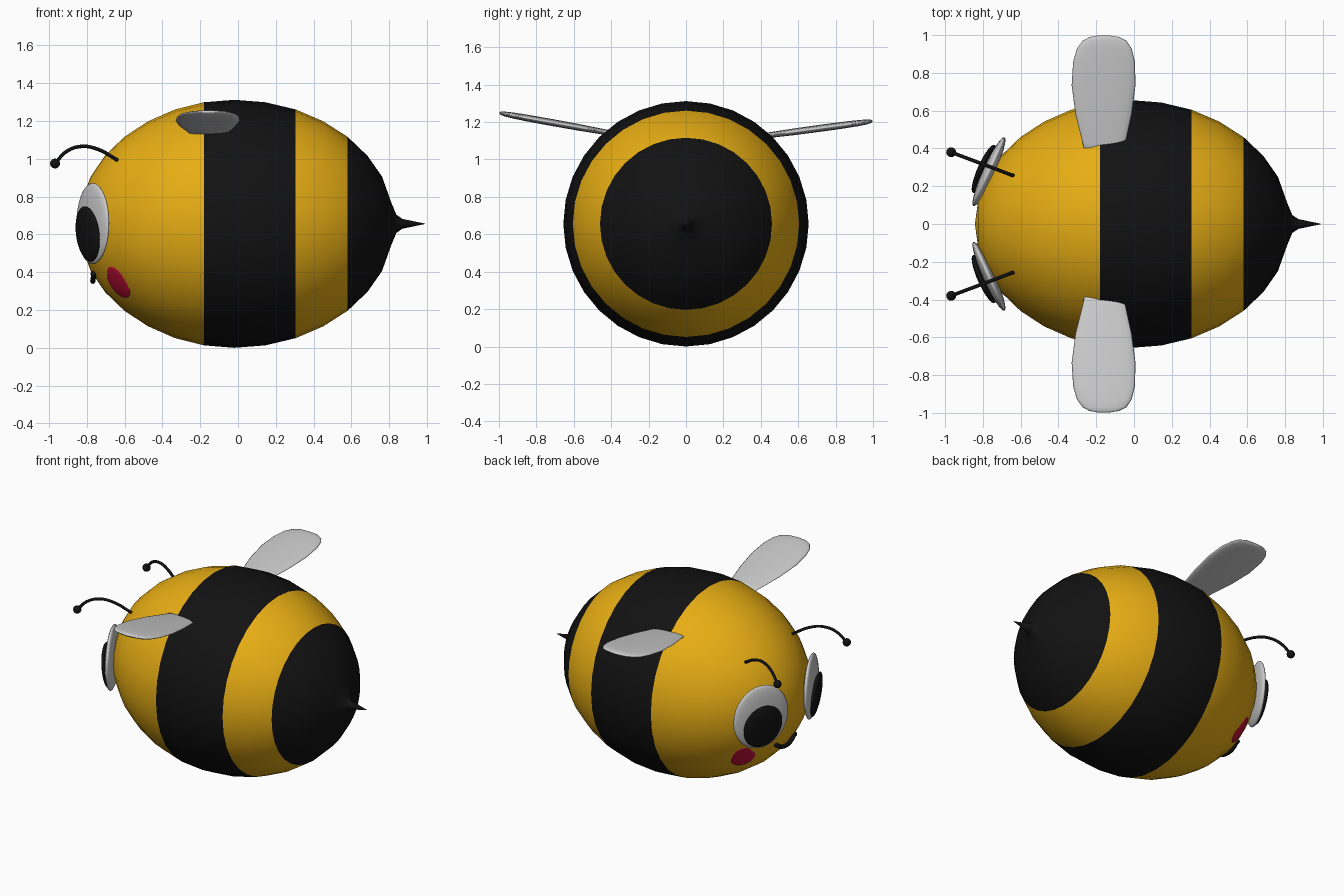
import bpy, bmesh
from math import sin, cos, pi
from mathutils import Vector, Matrix

if "Cube" in bpy.data.objects:
    bpy.data.objects.remove(bpy.data.objects["Cube"])


def material(name, rgb):
    m = bpy.data.materials.new(name)
    m.diffuse_color = (*rgb, 1)
    m.use_nodes = True
    m.node_tree.nodes["Principled BSDF"].inputs["Base Color"].default_value = m.diffuse_color
    return m


YELLOW = material("yellow", (0.8, 0.42, 0.007))
BLACK = material("black", (0.006, 0.006, 0.006))
RED = material("red", (0.55, 0.005, 0.04))


def finish(bm, name, mats=()):
    bmesh.ops.recalc_face_normals(bm, faces=bm.faces)
    me = bpy.data.meshes.new(name)
    bm.to_mesh(me)
    bm.free()
    for m in mats:
        me.materials.append(m)
    me.shade_smooth()
    ob = bpy.data.objects.new(name, me)
    bpy.context.collection.objects.link(ob)
    return ob


def loft(rings, n):
    """Skin elliptical rings, each given as centre, half axis u, half axis v."""
    bm = bmesh.new()
    loops = []
    for c, u, v in rings:
        loops.append([bm.verts.new(Vector(c) + Vector(u) * cos(2 * pi * i / n)
                                   + Vector(v) * sin(2 * pi * i / n)) for i in range(n)])
    for a, b in zip(loops, loops[1:]):
        for i in range(n):
            j = (i + 1) % n
            bm.faces.new((a[i], a[j], b[j], b[i]))
    bm.faces.new(loops[0])
    bm.faces.new(loops[-1])
    return bm


def lens(name, centre, normal, size, mat=None):
    """Flattened sphere facing along normal; size = half width, height, depth."""
    n = Vector(normal).normalized()
    u = Vector((0, 0, 1)).cross(n).normalized()
    v = n.cross(u)
    rot = Matrix((u, v, n)).transposed().to_4x4()
    bm = bmesh.new()
    bmesh.ops.create_uvsphere(bm, u_segments=32, v_segments=16, radius=1)
    bm.transform(Matrix.Translation(centre) @ rot @ Matrix.Diagonal((*size, 1)))
    return finish(bm, name, [mat] if mat else [])


def tube(name, pts, radius, mat):
    cu = bpy.data.curves.new(name, 'CURVE')
    cu.dimensions = '3D'
    cu.bevel_depth = radius
    cu.bevel_resolution = 2
    cu.resolution_u = 6
    cu.use_fill_caps = True
    sp = cu.splines.new('BEZIER')
    sp.bezier_points.add(len(pts) - 1)
    for bp, p in zip(sp.bezier_points, pts):
        bp.co = p
        bp.handle_left_type = bp.handle_right_type = 'AUTO'
    cu.materials.append(mat)
    ob = bpy.data.objects.new(name, cu)
    bpy.context.collection.objects.link(ob)


# Striped body with stinger, revolved around the x axis
CZ = 0.656
profile = [(-0.842, 0.002), (-0.825, 0.127), (-0.779, 0.25), (-0.703, 0.362), (-0.6, 0.461),
           (-0.476, 0.542), (-0.335, 0.604), (-0.18, 0.643), (-0.02, 0.656), (0.145, 0.643),
           (0.305, 0.605), (0.45, 0.543), (0.58, 0.46), (0.685, 0.36), (0.762, 0.25),
           (0.81, 0.115), (0.838, 0.048), (0.87, 0.026), (0.99, 0.001)]
bm = loft([((x, 0, CZ), (0, 0, r), (0, r, 0)) for x, r in profile], 32)
for f in bm.faces:
    x = f.calc_center_median().x
    f.material_index = int(-0.18 < x < 0.305 or x > 0.58)
finish(bm, "body", [YELLOW, BLACK])

# Wing outline: distance from centre, left edge, right edge, half thickness
outline = [(0.32, -0.25, -0.07, 0.01), (0.43, -0.272, -0.045, 0.015), (0.58, -0.31, -0.012, 0.018),
           (0.735, -0.33, 0.008, 0.019), (0.86, -0.322, 0.005, 0.018), (0.93, -0.302, -0.013, 0.016),
           (0.97, -0.272, -0.04, 0.013), (0.99, -0.235, -0.08, 0.009), (0.998, -0.19, -0.13, 0.003)]

for side, s in (("left", 1), ("right", -1)):
    # Wings, one raised a little more than the other
    root, slope = (1.128, 0.135) if s > 0 else (1.146, 0.18)
    rings = [((((a + b) / 2), s * y, root + slope * (y - 0.43)),
              ((b - a) / 2, 0, 0), (0, 0, t)) for y, a, b, t in outline]
    finish(loft(rings, 20), side + "_wing")

    # Eye, pupil and cheek
    lens(side + "_eye", (-0.768, s * 0.277, 0.657), (-0.91, s * 0.41, 0), (0.2, 0.215, 0.032))
    lens(side + "_pupil", (-0.795, s * 0.292, 0.602), (-0.91, s * 0.41, -0.12),
         (0.14, 0.148, 0.027), BLACK)
    lens(side + "_cheek", (-0.635, s * 0.28, 0.35), (-0.68, s * 0.49, -0.5),
         (0.085, 0.1, 0.015), RED)

    # Antenna with ball tip
    path = [(-0.6, 0.242, 0.965), (-0.65, 0.26, 1.0), (-0.755, 0.3, 1.055),
            (-0.835, 0.33, 1.065), (-0.91, 0.358, 1.037), (-0.968, 0.38, 0.975)]
    tube(side + "_antenna", [(x, s * y, z) for x, y, z in path], 0.0095, BLACK)
    lens(side + "_antenna_tip", path[-1][:1] + (s * 0.38, 0.975), (-1, 0, 0), (0.026,) * 3, BLACK)

# Smiling mouth
tube("mouth", [(-0.762, -0.1, 0.39), (-0.767, -0.055, 0.362), (-0.768, 0, 0.352),
               (-0.767, 0.055, 0.362), (-0.762, 0.1, 0.39)], 0.014, BLACK)
for s in (-1, 1):
    lens("mouth_corner", (-0.764, s * 0.1, 0.39), (-1, 0, 0), (0.016,) * 3, BLACK)
